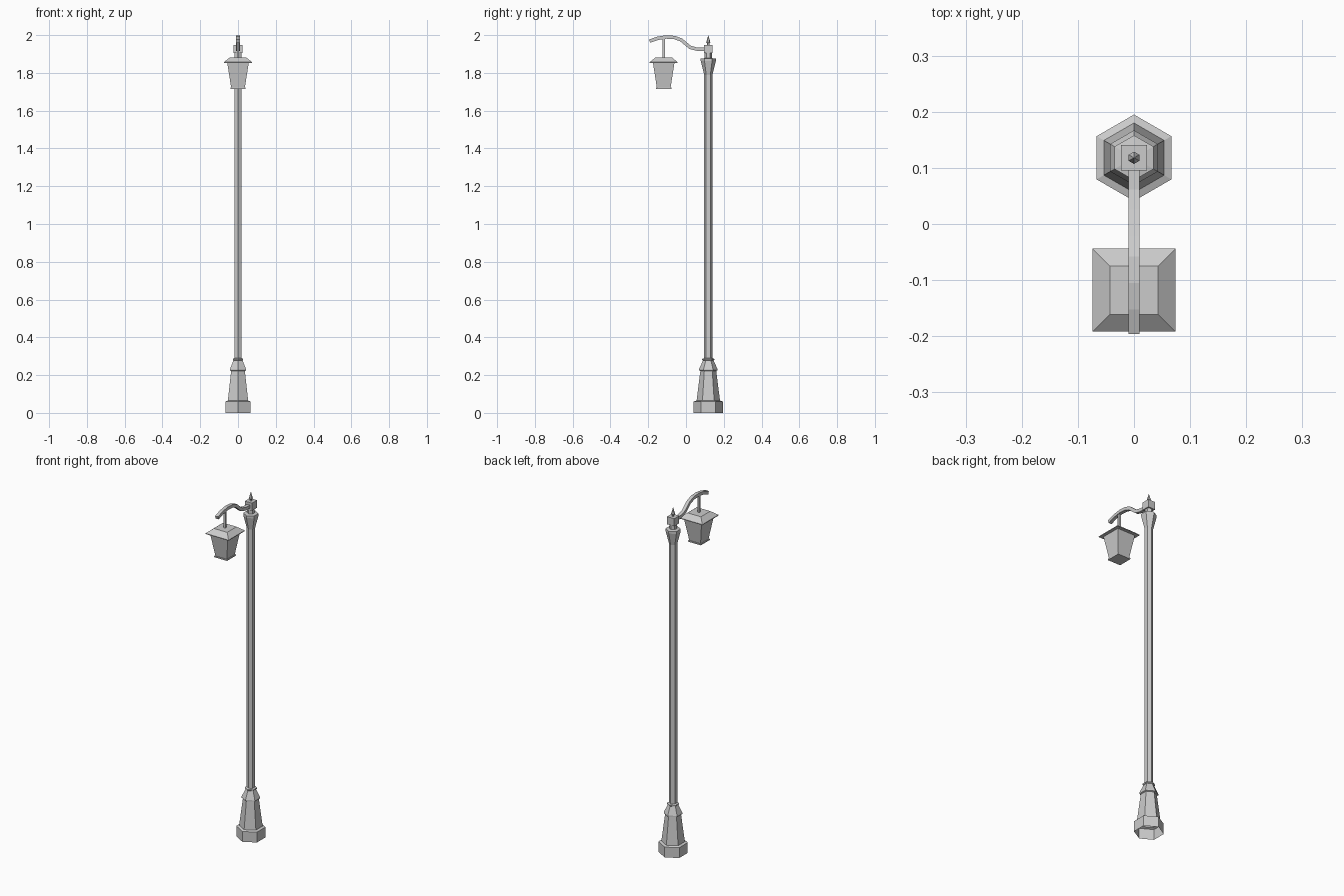
import bpy, bmesh, math
from mathutils import Vector

if "Cube" in bpy.data.objects:
    bpy.data.objects.remove(bpy.data.objects["Cube"])


def make(name, bm):
    bmesh.ops.recalc_face_normals(bm, faces=bm.faces)
    me = bpy.data.meshes.new(name)
    bm.to_mesh(me)
    bm.free()
    ob = bpy.data.objects.new(name, me)
    bpy.context.collection.objects.link(ob)
    return ob


def bridge(bm, rings):
    n = len(rings[0])
    for a, b in zip(rings, rings[1:]):
        for i in range(n):
            j = (i + 1) % n
            bm.faces.new((a[i], a[j], b[j], b[i]))


def lathe(name, y, sides, phase, profile, cap_bottom=True):
    """Faceted turned part from (radius, z) points."""
    bm = bmesh.new()
    rings = []
    for r, z in profile:
        angles = [phase + math.tau * i / sides for i in range(sides)]
        rings.append([bm.verts.new((r * math.cos(a), y + r * math.sin(a), z)) for a in angles])
    bridge(bm, rings)
    if cap_bottom:
        bm.faces.new(rings[0])
    bm.faces.new(rings[-1])
    return make(name, bm)


def square(name, y, profile):
    return lathe(name, y, 4, math.pi / 4, [(h * math.sqrt(2), z) for h, z in profile])


POLE_Y, LAMP_Y = 0.118, -0.118
HEX = math.pi / 2

# Hexagonal post: plinth, tapered foot, collar, shaft and flared capital
lathe("post", POLE_Y, 6, HEX, [
    (0.077, 0.0), (0.077, 0.06), (0.062, 0.065), (0.042, 0.222),
    (0.049, 0.225), (0.049, 0.232), (0.028, 0.277), (0.032, 0.28), (0.032, 0.286),
    (0.022, 0.29), (0.022, 1.79), (0.040, 1.862), (0.040, 1.875), (0.020, 1.878),
    (0.020, 1.906)], cap_bottom=False)

# Square joint block and spike on top of the post
square("joint_block", POLE_Y, [(0.023, 1.904), (0.023, 1.948)])
lathe("finial", POLE_Y, 6, HEX, [
    (0.006, 1.947), (0.006, 1.955), (0.011, 1.962), (0.008, 1.972), (0.001, 1.997)])

# Curved arm: square bar swept along an S-shaped path
path = [Vector((0, y, z)) for y, z in [
    (0.10, 1.924), (0.06, 1.925), (0.022, 1.935), (0.0, 1.953), (-0.025, 1.974),
    (-0.06, 1.987), (-0.105, 1.990), (-0.15, 1.983), (-0.193, 1.968)]]
bm = bmesh.new()
rings = []
for i, p in enumerate(path):
    t = (path[min(i + 1, len(path) - 1)] - path[max(i - 1, 0)]).normalized()
    nrm = Vector((0, t.z, -t.y)) * 0.009
    side = Vector((0.0095, 0, 0))
    rings.append([bm.verts.new(p + o) for o in (nrm - side, nrm + side, side - nrm, -nrm - side)])
bridge(bm, rings)
bm.faces.new(rings[0])
bm.faces.new(rings[-1])
make("arm", bm)

# Hanging lantern: stem, roof, tapered glass body and bottom rim
square("lantern_stem", LAMP_Y, [(0.006, 1.878), (0.006, 1.985)])
square("lantern_roof", LAMP_Y, [(0.055, 1.853), (0.074, 1.853), (0.074, 1.857), (0.043, 1.882)])
square("lantern_body", LAMP_Y, [(0.036, 1.72), (0.057, 1.854)])
square("lantern_rim", LAMP_Y, [(0.041, 1.715), (0.041, 1.722)])
